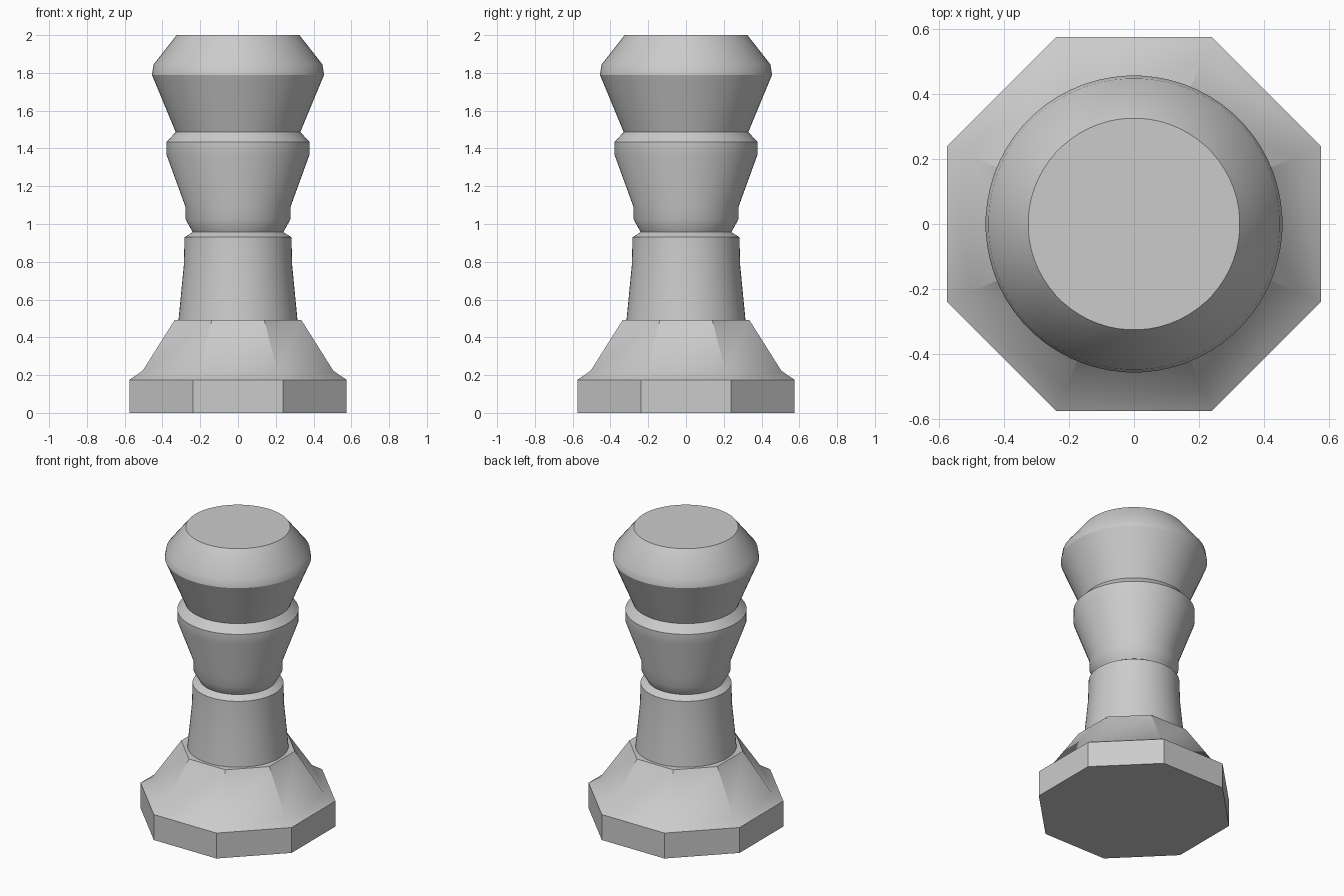
import bpy
import bmesh
from math import cos, sin, pi, radians

cube = bpy.data.objects.get("Cube")
if cube:
    bpy.data.objects.remove(cube, do_unlink=True)

grey = bpy.data.materials.new("plain grey")
grey.use_nodes = True
colour = (0.6, 0.6, 0.6, 1)
grey.diffuse_color = colour
grey.node_tree.nodes["Principled BSDF"].inputs["Base Color"].default_value = colour


def turned(name, profile, sides=64, cap_bottom=False, cap_top=False):
    """Sweep (radius, height) pairs round z; radius is measured to the flats."""
    bm = bmesh.new()
    rings = []
    for radius, z in profile:
        r = radius / cos(pi / sides)
        angles = [2 * pi * (i + 0.5) / sides for i in range(sides)]
        rings.append([bm.verts.new((r * cos(a), r * sin(a), z)) for a in angles])
    for low, high in zip(rings, rings[1:]):
        for i in range(sides):
            j = (i + 1) % sides
            bm.faces.new((low[i], low[j], high[j], high[i]))
    if cap_bottom:
        bm.faces.new(rings[0][::-1])
    if cap_top:
        bm.faces.new(rings[-1])
    mesh = bpy.data.meshes.new(name)
    bm.to_mesh(mesh)
    bm.free()
    mesh.materials.append(grey)
    obj = bpy.data.objects.new(name, mesh)
    bpy.context.collection.objects.link(obj)
    bpy.ops.object.select_all(action='DESELECT')
    obj.select_set(True)
    bpy.context.view_layer.objects.active = obj
    bpy.ops.object.shade_smooth_by_angle(angle=radians(30))
    return obj


# Eight-sided foot with a chamfered rim and sloping top
turned("octagonal_base",
       [(0.575, 0), (0.575, 0.175), (0.505, 0.223), (0.335, 0.492)],
       sides=8, cap_bottom=True, cap_top=True)

# Slightly flared round column
turned("column", [(0.315, 0.492), (0.287, 0.78), (0.283, 0.93), (0.24, 0.957)])

# Flared cup above the neck groove
turned("collar", [(0.24, 0.957), (0.278, 1.025), (0.278, 1.09),
                  (0.378, 1.365), (0.378, 1.435), (0.33, 1.487)])

# Wide head with a sloping shoulder and flat top
turned("head", [(0.33, 1.487), (0.456, 1.79), (0.447, 1.845), (0.325, 2)],
       cap_top=True)
